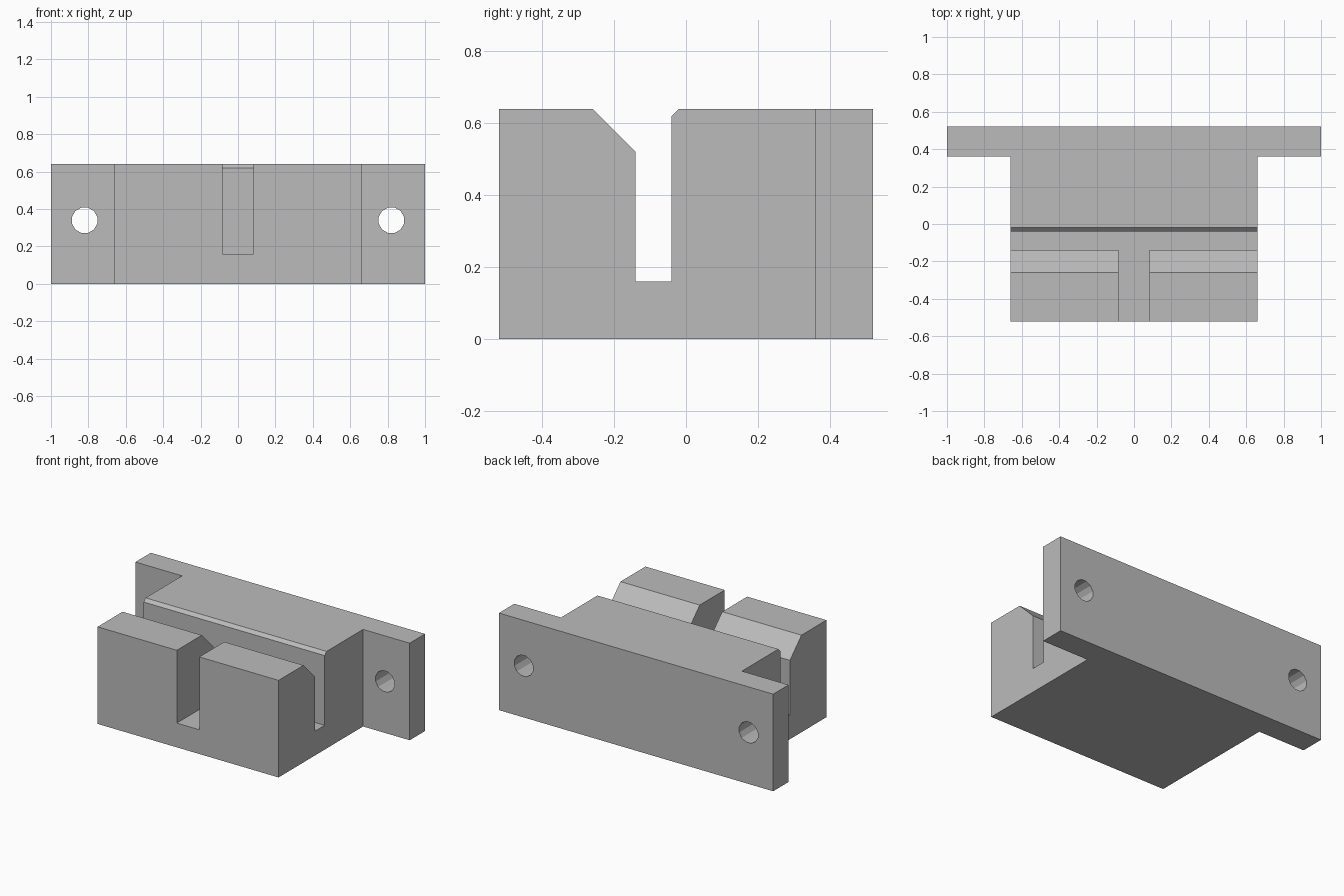
import bpy
from math import cos, sin, pi
from mathutils import Vector

cube = bpy.data.objects.get("Cube")
if cube:
    bpy.data.objects.remove(cube, do_unlink=True)

HEIGHT = 0.64
BODY_X, PLATE_X = 0.66, 1.0
FRONT, PLATE_Y, BACK = -0.52, 0.36, 0.52
FLOOR = 0.16

grey = bpy.data.materials.new("plain grey")
grey.use_nodes = True
grey.diffuse_color = (0.5, 0.5, 0.5, 1)
grey.node_tree.nodes["Principled BSDF"].inputs["Base Color"].default_value = (0.5, 0.5, 0.5, 1)


def prism(name, outline, sweep):
    """Closed prism: a flat outline swept along a vector."""
    import bmesh
    bm = bmesh.new()
    face = bm.faces.new([bm.verts.new(p) for p in outline])
    swept = bmesh.ops.extrude_face_region(bm, geom=[face], use_keep_orig=True)
    moved = [v for v in swept["geom"] if isinstance(v, bmesh.types.BMVert)]
    bmesh.ops.translate(bm, verts=moved, vec=Vector(sweep))
    bmesh.ops.recalc_face_normals(bm, faces=bm.faces)
    mesh = bpy.data.meshes.new(name)
    bm.to_mesh(mesh)
    bm.free()
    mesh.materials.append(grey)
    obj = bpy.data.objects.new(name, mesh)
    bpy.context.collection.objects.link(obj)
    return obj


def cut(target, cutter):
    cutter.hide_render = True
    mod = target.modifiers.new("cut", 'BOOLEAN')
    mod.operation = 'DIFFERENCE'
    mod.solver = 'EXACT'
    mod.object = cutter
    bpy.context.view_layer.objects.active = target
    bpy.ops.object.modifier_apply(modifier=mod.name)
    bpy.data.objects.remove(cutter, do_unlink=True)


# T-shaped block: body with mounting flange at the back
half = [(BODY_X, FRONT), (BODY_X, PLATE_Y), (PLATE_X, PLATE_Y), (PLATE_X, BACK)]
plan = half + [(-x, y) for x, y in reversed(half)]
block = prism("mounting_block", [(x, y, 0) for x, y in plan], (0, 0, HEIGHT))

# Cross channel with a wide front chamfer and a small rear one
channel = [(-0.14, FLOOR), (-0.04, FLOOR), (-0.04, 0.62), (0.04, 0.70),
           (-0.32, 0.70), (-0.14, 0.52)]
cut(block, prism("channel_cutter", [(-0.8, y, z) for y, z in channel], (1.6, 0, 0)))

# Slot from the front face into the channel
slot = [(-0.082, FLOOR), (0.082, FLOOR), (0.082, 0.8), (-0.082, 0.8)]
cut(block, prism("slot_cutter", [(x, -0.6, z) for x, z in slot], (0, 0.5, 0)))

# Screw holes through the flange
SIDES = 12
for side in (-1, 1):
    ring = [(side * 0.82 + 0.07 * cos((i + 0.5) * 2 * pi / SIDES), 0.3,
             0.34 + 0.07 * sin((i + 0.5) * 2 * pi / SIDES)) for i in range(SIDES)]
    cut(block, prism("hole_cutter", ring, (0, 0.3, 0)))
